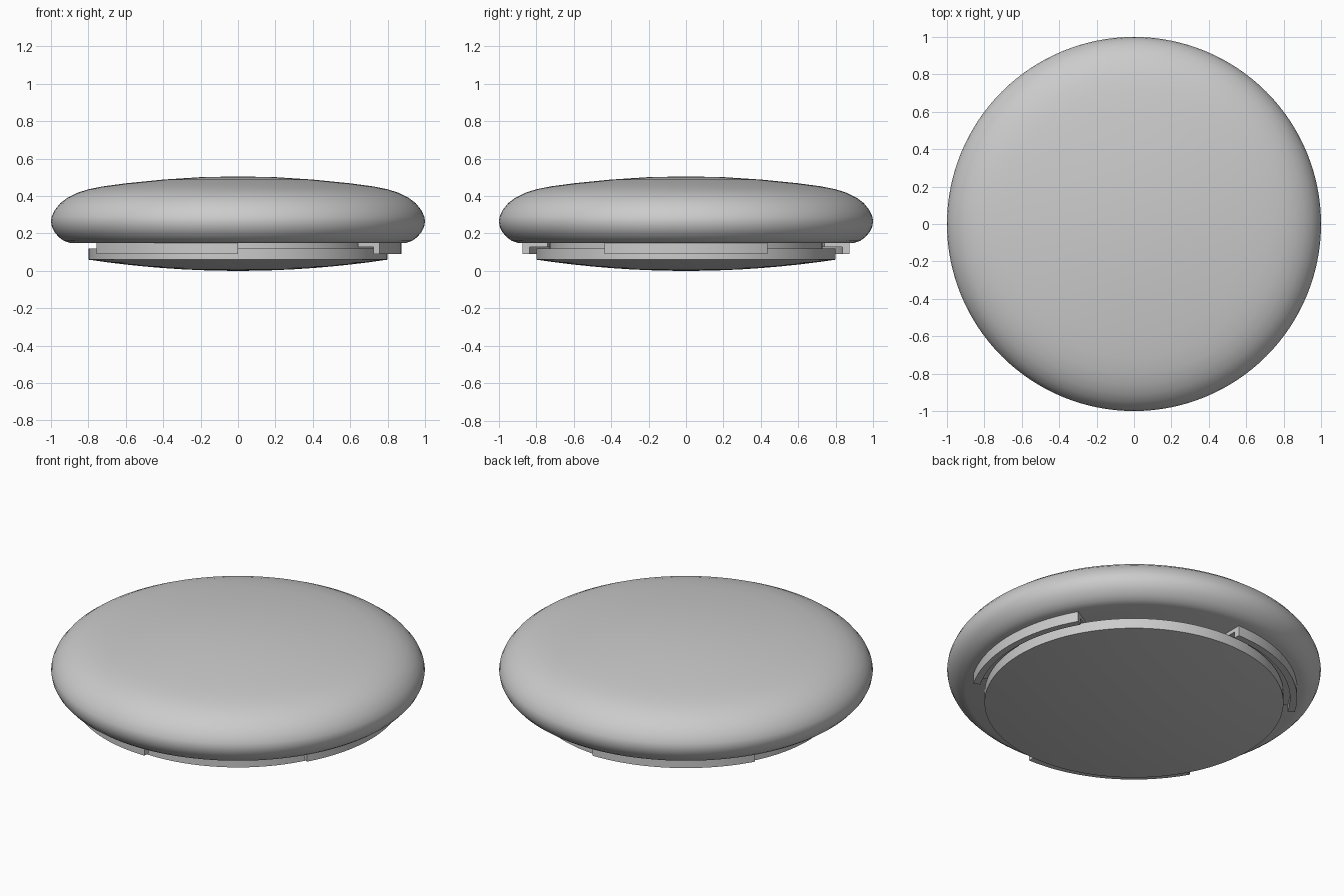
import bpy, bmesh, math

cube = bpy.data.objects.get("Cube")
if cube:
    bpy.data.objects.remove(cube, do_unlink=True)

grey = bpy.data.materials.new("light grey")
grey.use_nodes = True
COLOUR = (0.6, 0.6, 0.6, 1)
grey.diffuse_color = COLOUR
grey.node_tree.nodes["Principled BSDF"].inputs["Base Color"].default_value = COLOUR


def finish(bm, name, angle):
    bmesh.ops.remove_doubles(bm, verts=bm.verts, dist=1e-5)
    bmesh.ops.recalc_face_normals(bm, faces=bm.faces)
    mesh = bpy.data.meshes.new(name)
    bm.to_mesh(mesh)
    bm.free()
    mesh.materials.append(grey)
    obj = bpy.data.objects.new(name, mesh)
    bpy.context.collection.objects.link(obj)
    bpy.ops.object.select_all(action="DESELECT")
    obj.select_set(True)
    bpy.context.view_layer.objects.active = obj
    bpy.ops.object.shade_smooth_by_angle(angle=math.radians(angle))
    return obj


def sweep(name, profile, start=0, end=360, steps=128, closed=False, angle=30):
    """Turn an (r, z) profile about z; partial sweeps get end caps."""
    bm = bmesh.new()
    full = end - start == 360
    rings = []
    for i in range(steps + 1):
        a = math.radians(start + (end - start) * i / steps)
        rings.append([bm.verts.new((r * math.cos(a), r * math.sin(a), z)) for r, z in profile])
    count = len(profile)
    for a, b in zip(rings, rings[1:]):
        for j in range(count if closed else count - 1):
            k = (j + 1) % count
            bm.faces.new((a[j], b[j], b[k], a[k]))
    if not full:
        bm.faces.new(rings[0])
        bm.faces.new(rings[-1][::-1])
    bmesh.ops.remove_doubles(bm, verts=bm.verts, dist=1e-5)
    bmesh.ops.dissolve_degenerate(bm, edges=bm.edges, dist=1e-5)
    return finish(bm, name, angle)


# Rounded cover with a flat underside
sweep("cover", [(0, 0.505), (0.2, 0.501), (0.4, 0.488), (0.6, 0.468), (0.72, 0.452),
                (0.8, 0.436), (0.86, 0.417), (0.91, 0.392), (0.95, 0.362), (0.98, 0.325),
                (0.996, 0.29), (1, 0.265), (0.995, 0.235), (0.98, 0.205), (0.955, 0.178),
                (0.93, 0.16), (0.9, 0.15), (0, 0.15)], angle=28)

# Base plate with a shallow domed underside and a narrower neck
dome = [(0.8 * i / 8, 0.06 * (i / 8) ** 2) for i in range(9)]
sweep("base_plate", dome + [(0.8, 0.12), (0.73, 0.12), (0.73, 0.16), (0, 0.16)])

# Three locking tabs that hook over the base plate
tab = [(0.835, 0.09), (0.873, 0.09), (0.873, 0.155), (0.74, 0.155), (0.74, 0.128), (0.835, 0.128)]
for i, side in enumerate(("left", "back_right", "front_right")):
    sweep("locking_tab_" + side, tab, 120 * i - 30, 120 * i + 30, 32, closed=True)
